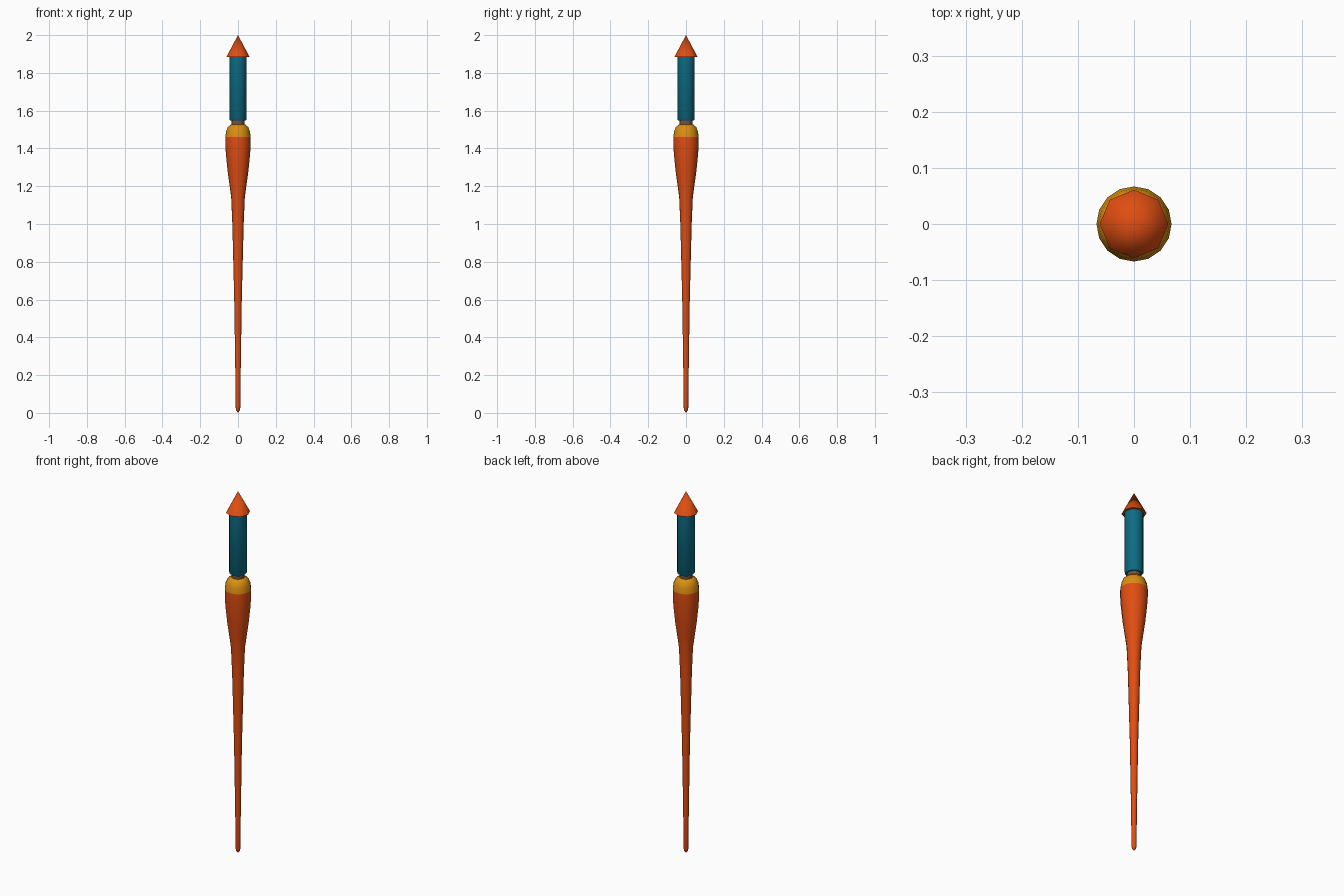
import bpy, bmesh, math

if "Cube" in bpy.data.objects:
    bpy.data.objects.remove(bpy.data.objects["Cube"])


def material(name, rgb):
    m = bpy.data.materials.new(name)
    m.diffuse_color = (*rgb, 1)
    m.use_nodes = True
    m.node_tree.nodes["Principled BSDF"].inputs["Base Color"].default_value = m.diffuse_color
    return m


orange = material("orange", (0.75, 0.075, 0.006))
yellow = material("amber", (0.70, 0.27, 0.006))
teal = material("teal", (0.004, 0.15, 0.235))
brown = material("grey brown", (0.16, 0.09, 0.06))


def lathe(name, profile, sides, mat):
    """Revolve (radius, z) points around z; radius 0 makes a pole, open ends are capped."""
    bm = bmesh.new()
    rings = []
    for r, z in profile:
        if r == 0:
            rings.append([bm.verts.new((0, 0, z))] * sides)
        else:
            rings.append([bm.verts.new((r * math.cos(2 * math.pi * i / sides),
                                        r * math.sin(2 * math.pi * i / sides), z))
                          for i in range(sides)])
    for a, b in zip(rings, rings[1:]):
        for i in range(sides):
            j = (i + 1) % sides
            bm.faces.new(list(dict.fromkeys((a[i], a[j], b[j], b[i]))))
    for ring, r in ((rings[0], profile[0][0]), (rings[-1], profile[-1][0])):
        if r > 0:
            bm.faces.new(ring)
    bmesh.ops.recalc_face_normals(bm, faces=bm.faces[:])
    me = bpy.data.meshes.new(name)
    bm.to_mesh(me)
    bm.free()
    me.materials.append(mat)
    ob = bpy.data.objects.new(name, me)
    bpy.context.collection.objects.link(ob)
    bpy.context.view_layer.objects.active = ob
    ob.select_set(True)
    bpy.ops.object.shade_smooth_by_angle(angle=math.radians(50))
    ob.select_set(False)
    return ob


# Long tapering handle with swollen head
lathe("handle", [(0, 0), (0.009, 0.012), (0.012, 0.025), (0.014, 0.2), (0.017, 0.4),
                 (0.02, 0.6), (0.025, 0.8), (0.03, 1.0), (0.036, 1.14), (0.044, 1.2),
                 (0.055, 1.28), (0.064, 1.37), (0.067, 1.42), (0.067, 1.46)], 16, orange)
# Rounded shoulder cap
lathe("shoulder", [(0.067, 1.46), (0.063, 1.49), (0.054, 1.513), (0.036, 1.528)], 16, yellow)
# Short neck
lathe("neck", [(0.034, 1.515), (0.034, 1.56)], 16, brown)
# Upper tube
lathe("tube", [(0.04, 1.547), (0.046, 1.555), (0.046, 1.888)], 12, teal)
# Pointed tip
lathe("tip_cone", [(0.061, 1.885), (0, 2.0)], 8, orange)
